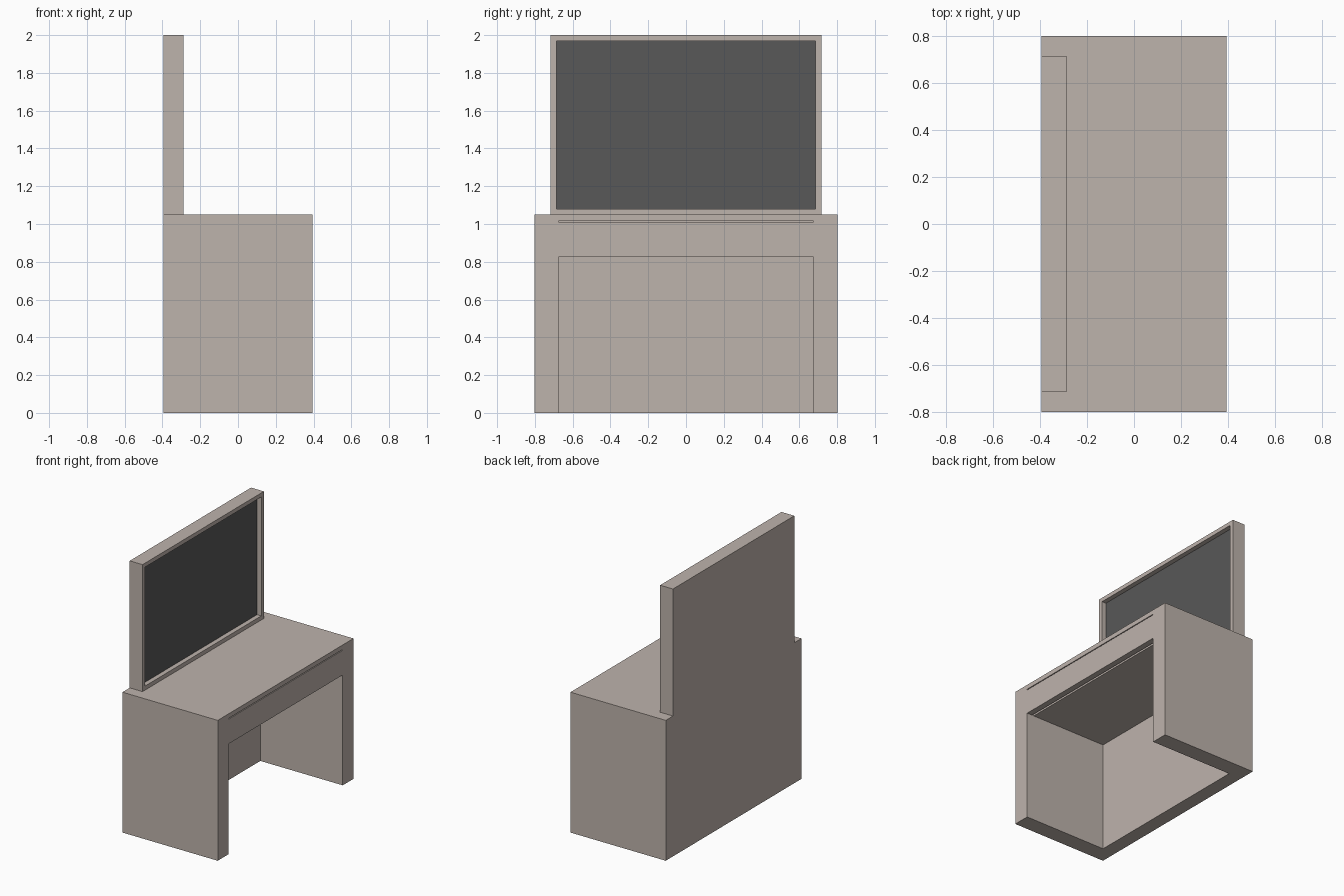
import bpy, bmesh
from mathutils import Vector

if "Cube" in bpy.data.objects:
    bpy.data.objects.remove(bpy.data.objects["Cube"])


def material(name, rgb):
    m = bpy.data.materials.new(name)
    m.diffuse_color = (*rgb, 1)
    m.use_nodes = True
    m.node_tree.nodes["Principled BSDF"].inputs["Base Color"].default_value = m.diffuse_color
    return m


WOOD = material("pale_wood", (0.515, 0.451, 0.413))
GLASS = material("dark_glass", (0.098, 0.098, 0.098))

BACK, FRONT = -0.394, 0.394   # desk depth along x
INNER = 0.675                 # half width of the kneehole
SLOT = 1.016                  # underside of the desk top


def finish(bm, name, mats):
    bmesh.ops.recalc_face_normals(bm, faces=bm.faces[:])
    me = bpy.data.meshes.new(name)
    bm.to_mesh(me)
    bm.free()
    for m in mats:
        me.materials.append(m)
    ob = bpy.data.objects.new(name, me)
    bpy.context.collection.objects.link(ob)
    return ob


def extrude_x(bm, profile, x0, x1):
    """Extrude a (y, z) outline along x."""
    f = bm.faces.new([bm.verts.new((x0, y, z)) for y, z in profile])
    r = bmesh.ops.extrude_face_region(bm, geom=[f])
    moved = [v for v in r["geom"] if isinstance(v, bmesh.types.BMVert)]
    bmesh.ops.translate(bm, verts=moved, vec=(x1 - x0, 0, 0))
    bmesh.ops.recalc_face_normals(bm, faces=bm.faces[:])


def panel(name, x0, x1, half, z0, z1):
    bm = bmesh.new()
    extrude_x(bm, [(-half, z0), (half, z0), (half, z1), (-half, z1)], x0, x1)
    return finish(bm, name, [WOOD])


# Desk body: sides and top as one upside-down U
bm = bmesh.new()
W = 0.802
extrude_x(bm, [(-W, 0), (-W, 1.05), (W, 1.05), (W, 0),
               (INNER, 0), (INNER, SLOT), (-INNER, SLOT), (-INNER, 0)], BACK, FRONT)
finish(bm, "desk_body", [WOOD])

# Back panel closing the kneehole
panel("back_panel", BACK, -0.288, INNER, 0, SLOT)

# Drawer, with a thin slot above it and a groove behind its front
panel("drawer_front", 0.35, FRONT, INNER, 0.825, 1.01)
panel("drawer_tray", -0.288, 0.335, INNER, 0.825, 1.01)

# Mirror: upright slab with a recessed glass face
bm = bmesh.new()
H = 0.717
extrude_x(bm, [(-H, 1.05), (H, 1.05), (H, 2.0), (-H, 2.0)], BACK, -0.288)
face = max(bm.faces, key=lambda f: f.normal.x)
bmesh.ops.inset_individual(bm, faces=[face], thickness=0.043)
r = bmesh.ops.extrude_face_region(bm, geom=[face])
bmesh.ops.translate(bm, vec=Vector((-0.035, 0, 0)),
                    verts=[v for v in r["geom"] if isinstance(v, bmesh.types.BMVert)])
glass = [f for f in r["geom"] if isinstance(f, bmesh.types.BMFace)][0]
if face.is_valid:
    bmesh.ops.delete(bm, geom=[face], context="FACES_ONLY")
glass.material_index = 1
finish(bm, "mirror", [WOOD, GLASS])
